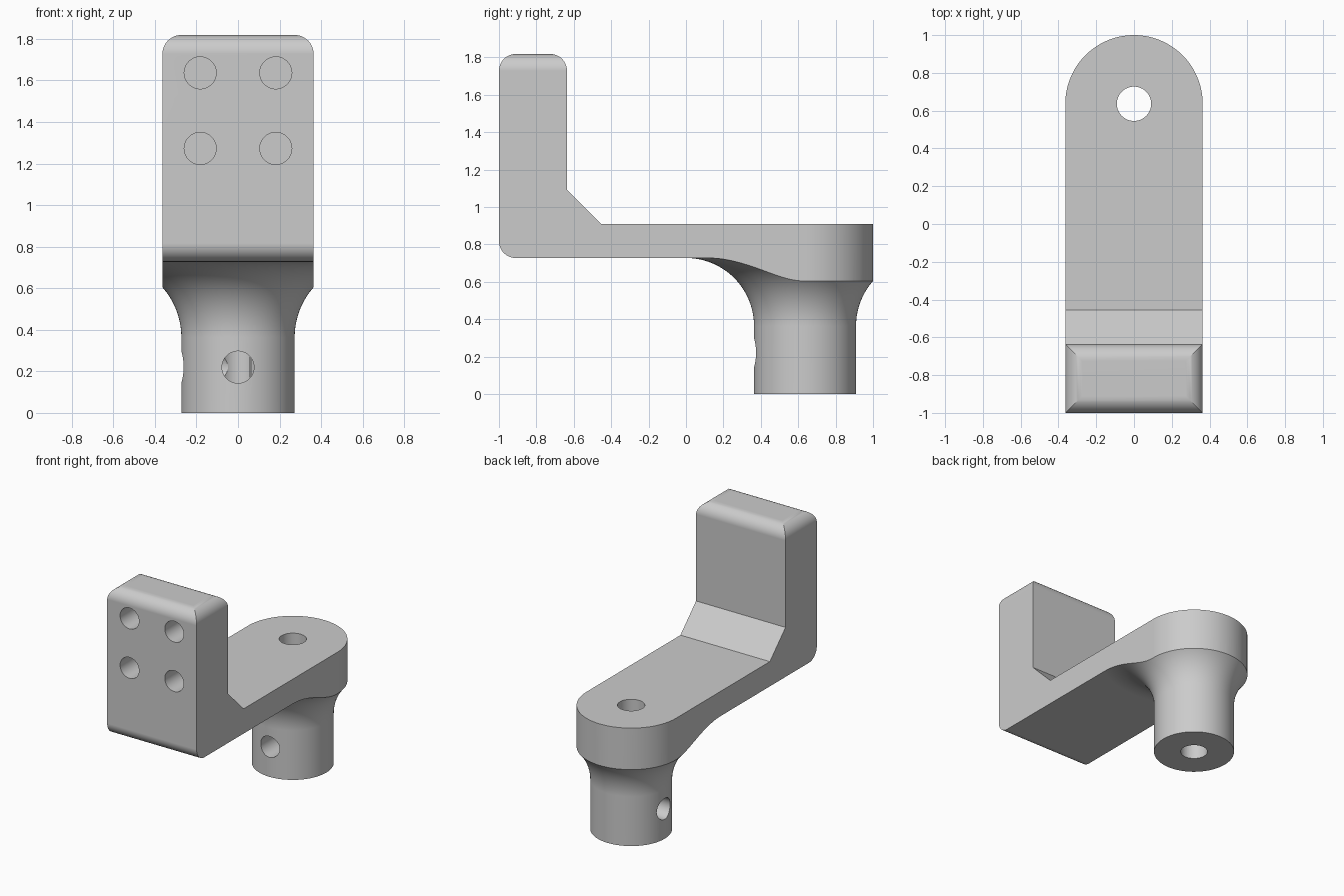
import bpy, bmesh
from math import sin, cos, pi, radians
from mathutils import Matrix, Vector

cube = bpy.data.objects.get("Cube")
if cube:
    bpy.data.objects.remove(cube, do_unlink=True)

U = 1 / 11                      # design unit; the part is 22 units long
HALF = 4 * U                    # half width of the arm
POST_Y = 7 * U                  # axis of the post
ARM_Z = 8 * U                   # underside of the arm
TOP_Z = 20 * U
ROUND = 0.09                    # small edge rounding

grey = bpy.data.materials.new("plain grey")
grey.use_nodes = True
grey.diffuse_color = (0.6, 0.6, 0.6, 1)
grey.node_tree.nodes["Principled BSDF"].inputs["Base Color"].default_value = (0.6, 0.6, 0.6, 1)


def arc(cx, cy, r, start, end, n):
    angles = [radians(start + (end - start) * i / n) for i in range(n + 1)]
    return [(cx + r * cos(a), cy + r * sin(a)) for a in angles]


def finish(bm, name):
    bmesh.ops.recalc_face_normals(bm, faces=bm.faces)
    mesh = bpy.data.meshes.new(name)
    bm.to_mesh(mesh)
    bm.free()
    mesh.materials.append(grey)
    obj = bpy.data.objects.new(name, mesh)
    bpy.context.collection.objects.link(obj)
    return obj


def prism(name, points, direction):
    bm = bmesh.new()
    face = bm.faces.new([bm.verts.new(p) for p in points])
    new = bmesh.ops.extrude_face_region(bm, geom=[face])["geom"]
    bmesh.ops.translate(bm, vec=direction,
                        verts=[g for g in new if isinstance(g, bmesh.types.BMVert)])
    return finish(bm, name)


def rod(name, start, end, radius):
    start, end = Vector(start), Vector(end)
    axis = end - start
    turn = axis.to_track_quat('Z', 'Y').to_matrix().to_4x4()
    bm = bmesh.new()
    bmesh.ops.create_cone(bm, cap_ends=True, segments=64, radius1=radius, radius2=radius,
                          depth=axis.length,
                          matrix=Matrix.Translation((start + end) / 2) @ turn)
    return finish(bm, name)


def combine(target, tool, operation):
    mod = target.modifiers.new(operation, 'BOOLEAN')
    mod.operation, mod.solver, mod.object = operation, 'EXACT', tool
    bpy.context.view_layer.objects.active = target
    bpy.ops.object.modifier_apply(modifier=mod.name)
    bpy.data.objects.remove(tool, do_unlink=True)


# L-shaped arm: side profile, swept wider than needed and trimmed below
side = arc(-1 + ROUND, ARM_Z + ROUND, ROUND, 180, 270, 12)
side += [(1.2, ARM_Z), (1.2, 10 * U), (-5 * U, 10 * U), (-7 * U, 12 * U),
         (-7 * U, TOP_Z), (-1, TOP_Z)]
bracket = prism("bracket", [(-0.8, y, z) for y, z in side], (1.6, 0, 0))

# Round post flaring into the arm
outline = [(0, 0), (3 * U, 0)] + arc(7 * U, 4 * U, 4 * U, 180, 90, 32)
outline += [(7 * U, 9 * U), (0, 9 * U)]
bm = bmesh.new()
verts = [bm.verts.new((r, POST_Y, z)) for r, z in outline]
edges = [bm.edges.new(pair) for pair in zip(verts, verts[1:])]
bmesh.ops.spin(bm, geom=verts + edges, cent=(0, POST_Y, 0), axis=(0, 0, 1),
               angle=2 * pi, steps=96, use_duplicate=False)
bmesh.ops.remove_doubles(bm, verts=bm.verts, dist=1e-5)
combine(bracket, finish(bm, "post"), 'UNION')

# Round-ended footprint trims both
plan = [(-HALF, -1.2), (HALF, -1.2)] + arc(0, POST_Y, HALF, 0, 180, 64)
combine(bracket, prism("footprint", [(x, y, -0.5) for x, y in plan], (0, 0, 3)), 'INTERSECT')

# Rounded upper corners of the upright
bm = bmesh.new()
bm.from_mesh(bracket.data)
corners = [e for e in bm.edges if all(v.co.z > TOP_Z - 1e-3 and abs(v.co.x) > HALF - 1e-3
                                      for v in e.verts)]
bmesh.ops.bevel(bm, geom=corners, offset=ROUND, segments=12, profile=0.5, affect='EDGES')
bm.to_mesh(bracket.data)
bm.free()

# Bore, two cross holes in the post, four blind mounting holes
combine(bracket, rod("bore", (0, POST_Y, -0.5), (0, POST_Y, 1.5), U), 'DIFFERENCE')
for start in ((0, POST_Y - 0.5, 0.22), (-0.5, POST_Y, 0.22)):
    combine(bracket, rod("cross_hole", start, (0, POST_Y, 0.22), 0.077), 'DIFFERENCE')
for x in (-2 * U, 2 * U):
    for z in (14 * U, 18 * U):
        combine(bracket, rod("mounting_hole", (x, -1.2, z), (x, -1 + 3 * U, z), 0.077),
                'DIFFERENCE')

# Smooth curves, crisp edges
bpy.ops.object.select_all(action='DESELECT')
bracket.select_set(True)
bpy.context.view_layer.objects.active = bracket
bpy.ops.object.shade_smooth_by_angle(angle=radians(25))
weighted = bracket.modifiers.new("weighted normals", 'WEIGHTED_NORMAL')
weighted.keep_sharp = True
